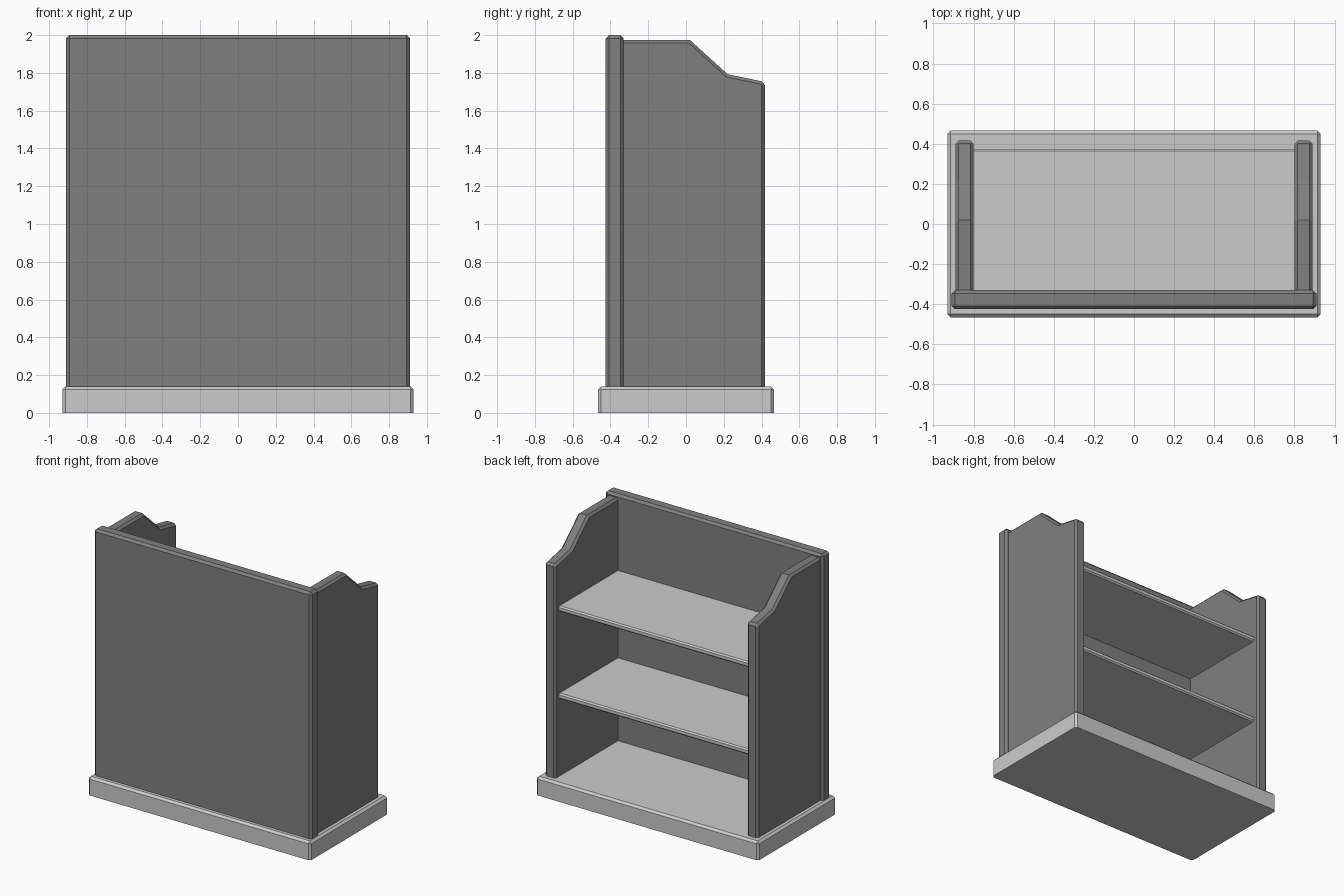
import bpy, bmesh

if "Cube" in bpy.data.objects:
    bpy.data.objects.remove(bpy.data.objects["Cube"])


def paint(name, grey):
    mat = bpy.data.materials.new(name)
    mat.diffuse_color = (grey, grey, grey, 1)
    mat.use_nodes = True
    mat.node_tree.nodes["Principled BSDF"].inputs["Base Color"].default_value = mat.diffuse_color
    return mat


dark = paint("dark_grey", 0.217)
light = paint("light_grey", 0.576)


def prism(name, profile, x0, x1, chamfer, mat):
    """Extrude a (y, z) profile along x, chamfering every edge not on the underside."""
    bm = bmesh.new()
    face = bm.faces.new([bm.verts.new((x0, y, z)) for y, z in profile])
    ext = bmesh.ops.extrude_face_region(bm, geom=[face])
    moved = [v for v in ext["geom"] if isinstance(v, bmesh.types.BMVert)]
    bmesh.ops.translate(bm, verts=moved, vec=(x1 - x0, 0, 0))
    bmesh.ops.recalc_face_normals(bm, faces=bm.faces[:])
    bottom = min(z for y, z in profile)
    if chamfer:
        edges = [e for e in bm.edges
                 if max(v.co.z for v in e.verts) > bottom + 1e-5
                 and e.calc_face_angle() > 0.9]
        bmesh.ops.bevel(bm, geom=edges, offset=chamfer, segments=1,
                        profile=0.5, affect='EDGES')
    mesh = bpy.data.meshes.new(name)
    bm.to_mesh(mesh)
    bm.free()
    mesh.materials.append(mat)
    obj = bpy.data.objects.new(name, mesh)
    bpy.context.collection.objects.link(obj)
    return obj


def box_profile(y0, y1, z0, z1):
    return [(y0, z0), (y1, z0), (y1, z1), (y0, z1)]


# Plinth and tall panel
prism("base", box_profile(-0.465, 0.465, 0, 0.14), -0.93, 0.93, 0.016, light)
prism("back_panel", box_profile(-0.425, -0.33, 0.12, 2.0), -0.91, 0.91, 0.017, dark)

# Side panels with sloped, stepped tops
side_profile = [(-0.36, 0.12), (0.417, 0.12), (0.417, 1.752), (0.22, 1.793),
                (0.02, 1.975), (-0.36, 1.975)]
for label, x in (("left", -0.845), ("right", 0.845)):
    prism(label + "_side_panel", side_profile, x - 0.045, x + 0.045, 0.016, dark)

# Shelves, with front edges chamfered top and bottom
for label, z in (("lower", 0.767), ("upper", 1.427)):
    shelf = [(-0.35, z - 0.042), (0.365, z - 0.042), (0.375, z - 0.032),
             (0.375, z - 0.01), (0.365, z), (-0.35, z)]
    prism(label + "_shelf", shelf, -0.82, 0.82, 0, light)
